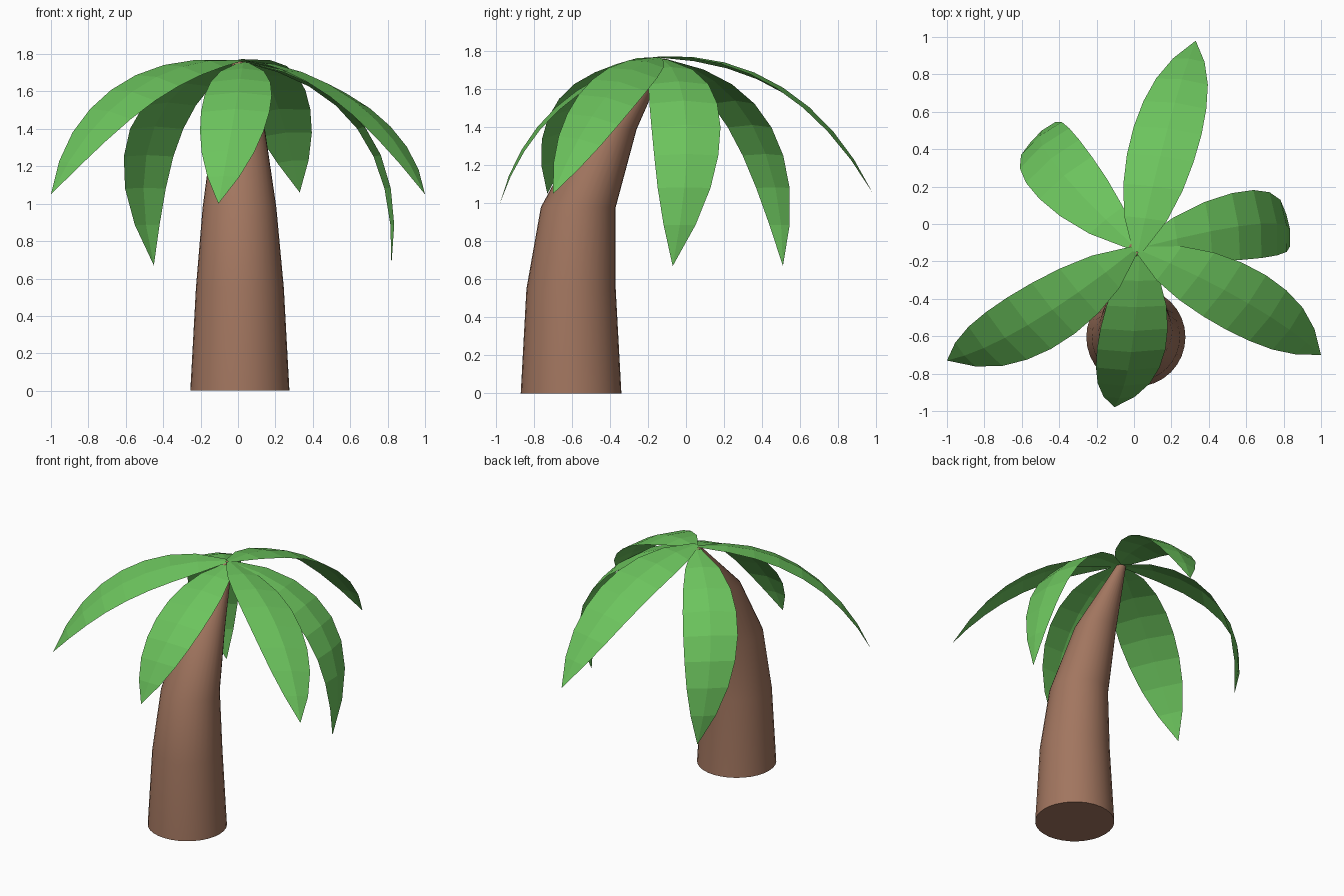
import bpy, math
from mathutils import Vector

if "Cube" in bpy.data.objects:
    bpy.data.objects.remove(bpy.data.objects["Cube"])


def material(name, color):
    m = bpy.data.materials.new(name)
    m.diffuse_color = (*color, 1)
    m.use_nodes = True
    m.node_tree.nodes["Principled BSDF"].inputs["Base Color"].default_value = m.diffuse_color
    return m


def add_object(name, verts, faces, mat):
    me = bpy.data.meshes.new(name)
    me.from_pydata(verts, [], faces)
    me.materials.append(mat)
    ob = bpy.data.objects.new(name, me)
    bpy.context.collection.objects.link(ob)
    return ob


bark = material("bark", (0.36, 0.18, 0.115))
green = material("leaf_green", (0.15, 0.55, 0.11))

# Trunk: tapering rings along a leaning path (x, y, z, radius)
rings = [(0.01, -0.605, 0, 0.265), (0.01, -0.605, 0.55, 0.235),
         (0.008, -0.567, 0.98, 0.197), (0.005, -0.40, 1.39, 0.14),
         (0.005, -0.13, 1.76, 0.033)]
N = 32
verts = [(x + r * math.cos(2 * math.pi * i / N), y + r * math.sin(2 * math.pi * i / N), z)
         for x, y, z, r in rings for i in range(N)]
faces = [(k * N + i, k * N + (i + 1) % N, (k + 1) * N + (i + 1) % N, (k + 1) * N + i)
         for k in range(len(rings) - 1) for i in range(N)]
faces += [tuple(reversed(range(N))), tuple(range((len(rings) - 1) * N, len(rings) * N))]
trunk = add_object("trunk", verts, faces, bark)
bpy.context.view_layer.objects.active = trunk
trunk.select_set(True)
bpy.ops.object.shade_smooth_by_angle(angle=math.radians(40))

# Leaf: drooping blade with a slight central ridge
HALF_WIDTHS = (0.025, 0.115, 0.16, 0.18, 0.183, 0.17, 0.14, 0.085)


def leaf(name, root, middle, tip, across):
    a, m, b = Vector(root), Vector(middle), Vector(tip)
    side = Vector(across).normalized()
    c = 2 * m - (a + b) / 2
    n = len(HALF_WIDTHS)
    verts, faces = [], []
    for i, w in enumerate(HALF_WIDTHS):
        t = i / n
        p = a * (1 - t) ** 2 + c * 2 * t * (1 - t) + b * t * t
        tangent = (c - a) * (1 - t) + (b - c) * t
        normal = tangent.cross(side).normalized()
        verts += [p - side * w, p + normal * 0.12 * w, p + side * w]
    verts.append(b)
    for i in range(n - 1):
        for j in (0, 1):
            k = 3 * i + j
            faces.append((k, k + 3, k + 4, k + 1))
    k = 3 * (n - 1)
    faces += [(k, 3 * n, k + 1), (k + 1, 3 * n, k + 2)]
    add_object(name, verts, faces, green)


leaf("front_leaf", (0.03, -0.15, 1.755), (-0.015, -0.67, 1.49), (-0.105, -0.98, 1.0), (1, 0, 0))
leaf("left_leaf", (0, -0.14, 1.765), (-0.56, -0.53, 1.58), (-1, -0.73, 1.05), (0.64, -0.75, -0.16))
leaf("right_leaf", (0.03, -0.14, 1.765), (0.6, -0.42, 1.54), (1, -0.7, 1.05), (0.58, 0.79, -0.17))
leaf("back_left_leaf", (0, -0.12, 1.76), (-0.435, 0.335, 1.40), (-0.45, 0.51, 0.67), (-0.78, -0.63, 0))
leaf("back_right_leaf", (0.02, -0.13, 1.76), (0.66, 0, 1.40), (0.82, -0.07, 0.67), (-0.12, 0.99, 0))
leaf("back_leaf", (0.02, -0.15, 1.77), (0.18, 0.5, 1.59), (0.33, 0.98, 1.06), (-0.99, 0.12, -0.08))
